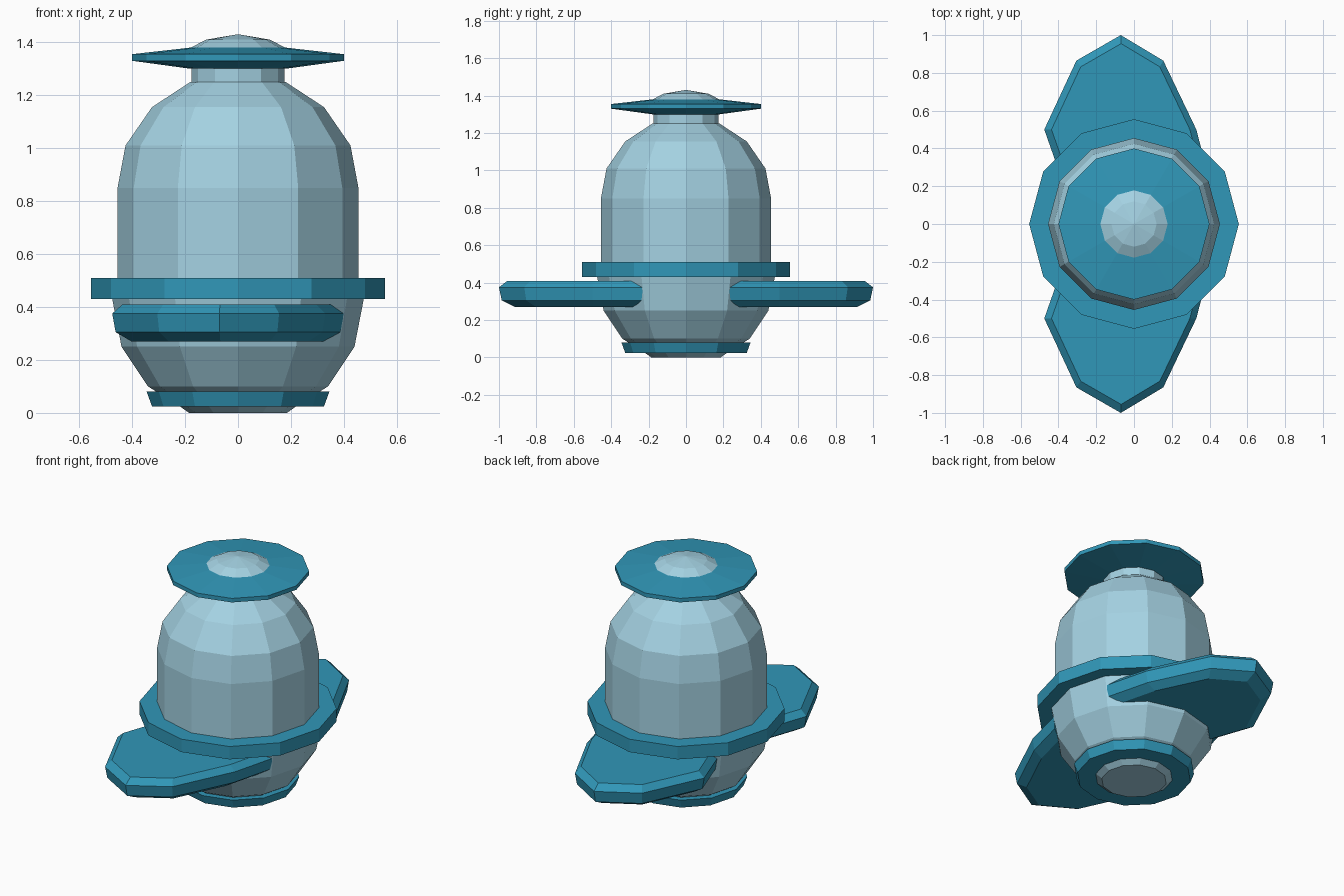
import bpy, bmesh, math

default = bpy.data.objects.get("Cube")
if default:
    bpy.data.objects.remove(default, do_unlink=True)

SIDES = 12


def material(name, rgb):
    mat = bpy.data.materials.new(name)
    mat.use_nodes = True
    mat.diffuse_color = (*rgb, 1)
    mat.node_tree.nodes["Principled BSDF"].inputs["Base Color"].default_value = (*rgb, 1)
    return mat


pale = material("pale blue", (0.37, 0.64, 0.76))
teal = material("teal", (0.03, 0.31, 0.48))


def loft(name, rings, mat):
    """Join closed rings of equal length with quads and cap both ends."""
    bm = bmesh.new()
    loops = [[bm.verts.new(p) for p in ring] for ring in rings]
    n = len(loops[0])
    for low, high in zip(loops, loops[1:]):
        for i in range(n):
            j = (i + 1) % n
            bm.faces.new((low[i], low[j], high[j], high[i]))
    bm.faces.new(loops[0])
    bm.faces.new(loops[-1])
    bmesh.ops.remove_doubles(bm, verts=bm.verts, dist=0.0001)
    bmesh.ops.recalc_face_normals(bm, faces=bm.faces)
    mesh = bpy.data.meshes.new(name)
    bm.to_mesh(mesh)
    bm.free()
    mesh.materials.append(mat)
    obj = bpy.data.objects.new(name, mesh)
    bpy.context.collection.objects.link(obj)
    return obj


def lathe(name, profile, mat):
    """Turn a radius/height profile into a faceted solid."""
    turns = [math.tau * i / SIDES for i in range(SIDES)]
    return loft(name, [[(r * math.cos(a), r * math.sin(a), z) for a in turns]
                       for r, z in profile], mat)


# Barrel-shaped body with narrow foot and neck
lathe("body", [(0.185, 0), (0.22, 0.025), (0.30, 0.075), (0.34, 0.10), (0.44, 0.25),
               (0.475, 0.43), (0.455, 0.51), (0.455, 0.85), (0.425, 1.01),
               (0.325, 1.155), (0.18, 1.25)], pale)
lathe("neck", [(0.175, 1.24), (0.175, 1.32)], pale)

# Low dome on top
lathe("dome", [(0.178, 1.36), (0.178, 1.38), (0.12, 1.41), (0.002, 1.43)], pale)

# Trim rings and brim
lathe("base_ring", [(0.325, 0.025), (0.345, 0.08)], teal)
lathe("waist_ring", [(0.555, 0.43), (0.555, 0.51)], teal)
lathe("brim", [(0.18, 1.30), (0.40, 1.33), (0.40, 1.355), (0.178, 1.38)], teal)

# Pointed paddles, bevelled above and below, one at each end
OUTLINE = [(-0.07, 1.0), (0.155, 0.865), (0.33, 0.5), (0.40, 0.23),
           (-0.38, 0.23), (-0.475, 0.5), (-0.305, 0.865)]
LAYERS = [(0.83, 0.27), (0.97, 0.305), (1.0, 0.375), (0.91, 0.41)]
CX, CY = -0.05, 0.5
for name, side in (("back_paddle", 1), ("front_paddle", -1)):
    loft(name, [[(CX + (x - CX) * s, side * (CY + (y - CY) * s), z) for x, y in OUTLINE]
                for s, z in LAYERS], teal)
